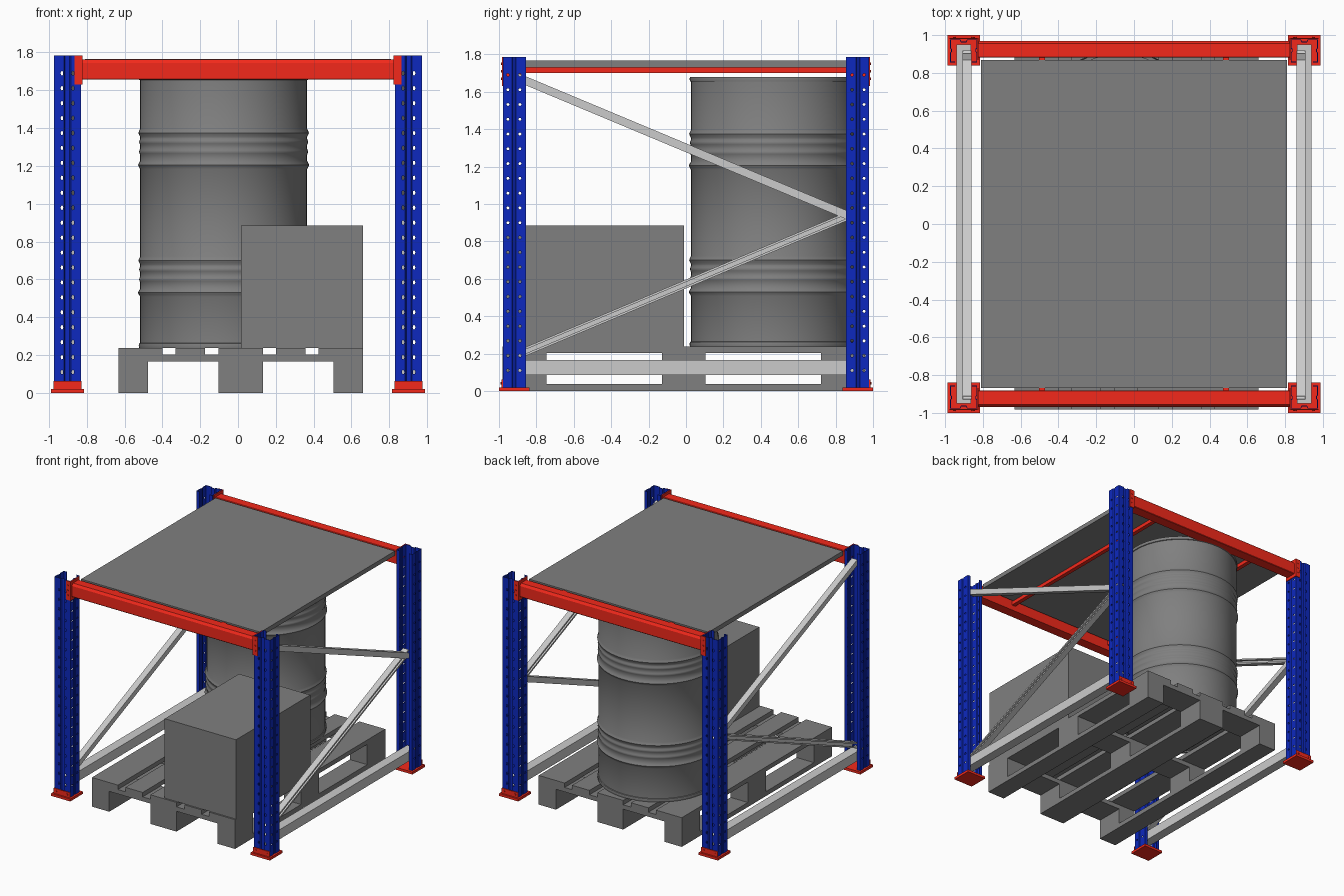
import bpy, bmesh, math
from mathutils import Vector, Matrix

if "Cube" in bpy.data.objects:
    bpy.data.objects.remove(bpy.data.objects["Cube"])


def material(name, rgb):
    m = bpy.data.materials.new(name)
    m.diffuse_color = (*rgb, 1)
    m.use_nodes = True
    m.node_tree.nodes["Principled BSDF"].inputs["Base Color"].default_value = m.diffuse_color
    return m


BLUE = material("blue_paint", (0.004, 0.022, 0.52))
RED = material("red_paint", (0.9, 0.022, 0.011))
ZINC = material("zinc", (0.6, 0.6, 0.6))
GREY = material("dark_grey", (0.215, 0.215, 0.215))


def add(name, bm, mat=GREY):
    bmesh.ops.recalc_face_normals(bm, faces=bm.faces[:])
    me = bpy.data.meshes.new(name)
    bm.to_mesh(me)
    bm.free()
    me.materials.append(mat)
    ob = bpy.data.objects.new(name, me)
    bpy.context.collection.objects.link(ob)
    return ob


def cube(bm, x0, x1, y0, y1, z0, z1):
    m = (Matrix.Translation(((x0 + x1) / 2, (y0 + y1) / 2, (z0 + z1) / 2))
         @ Matrix.Diagonal((abs(x1 - x0), abs(y1 - y0), abs(z1 - z0), 1)))
    bmesh.ops.create_cube(bm, size=1, matrix=m)


def boxes(name, specs, mat=GREY):
    bm = bmesh.new()
    for s in specs:
        cube(bm, *s)
    return add(name, bm, mat)


def prism(bm, outline, length, matrix=Matrix()):
    """Extrude a closed 2D outline along local z."""
    a = [bm.verts.new(matrix @ Vector((x, y, 0))) for x, y in outline]
    b = [bm.verts.new(matrix @ Vector((x, y, length))) for x, y in outline]
    bm.faces.new(a)
    bm.faces.new(b[::-1])
    for i in range(len(a)):
        j = (i + 1) % len(a)
        bm.faces.new((a[i], a[j], b[j], b[i]))


def sheet(path, t):
    """Closed outline of a folded sheet: the path plus its offset to the right."""
    p = [Vector(q) for q in path]
    nrm = []
    for a, b in zip(p, p[1:]):
        d = (b - a).normalized()
        nrm.append(Vector((d.y, -d.x)))
    nrm = [nrm[0]] + nrm + [nrm[-1]]
    off = []
    for q, n0, n1 in zip(p, nrm, nrm[1:]):
        off.append(q + (n0 + n1) * t / (1 + n0.dot(n1)))
    return [tuple(q) for q in p + off[::-1]]


def cylinder(bm, centre, axis, r, depth, stretch=1.0, seg=8):
    rot = Vector((0, 0, 1)).rotation_difference(Vector(axis)).to_matrix().to_4x4()
    m = Matrix.Translation(centre) @ Matrix.Diagonal((1, 1, stretch, 1)) @ rot
    bmesh.ops.create_cone(bm, cap_ends=True, segments=seg, radius1=r, radius2=r,
                          depth=depth, matrix=m)


# Perforated uprights: folded section, web facing outwards in y
half = [(0.045, 0.122), (0.072, 0.122), (0.072, 0.07), (0.066, 0.064), (0.066, 0.054),
        (0.072, 0.048), (0.072, 0), (0.018, 0), (0.012, 0.012)]
bm = bmesh.new()
prism(bm, sheet(half + [(-x, y) for x, y in half[::-1]], 0.004), 1.775)
blank = add("upright_blank", bm, BLUE)
bm = bmesh.new()
for i in range(21):
    z = 0.10 + i * 0.079
    for s in (-1, 1):
        cylinder(bm, (s * 0.029, 0.0, z), (0, 1, 0), 0.007, 0.03, 1.7)
    for y in (0.026, 0.09):
        cylinder(bm, (0, y, z), (1, 0, 0), 0.008, 0.2)
cutter = add("hole_cutter", bm, BLUE)
cutter.hide_render = True
mod = blank.modifiers.new("holes", 'BOOLEAN')
mod.operation = 'DIFFERENCE'
mod.solver = 'EXACT'
mod.object = cutter
post_mesh = bpy.data.meshes.new_from_object(
    blank.evaluated_get(bpy.context.evaluated_depsgraph_get()))
bpy.data.objects.remove(blank)
bpy.data.objects.remove(cutter)

for sx, xn in ((-1, "left"), (1, "right")):
    for sy, yn in ((-1, "front"), (1, "back")):
        tag = f"{yn}_{xn}"
        post = bpy.data.objects.new(f"upright_{tag}", post_mesh)
        bpy.context.collection.objects.link(post)
        post.location = (sx * 0.902, sy * 0.978, 0.01)
        post.rotation_euler.z = math.pi if sy > 0 else 0

        # Foot plate with upstand and anchor bolts
        bm = bmesh.new()
        cube(bm, sx * 0.815, sx * 0.988, sy * 0.838, sy * 1.0, 0, 0.02)
        cube(bm, sx * 0.828, sx * 0.976, sy * 0.979, sy * 0.986, 0.02, 0.062)
        for dx in (-0.05, 0.05):
            cylinder(bm, (sx * 0.902 + dx, sy * 0.987, 0.042), (0, 1, 0), 0.007, 0.008)
        add(f"foot_{tag}", bm, RED)

        # Angled beam connector hooked on the upright
        bm = bmesh.new()
        cube(bm, sx * 0.822, sx * 0.865, sy * 0.979, sy * 0.985, 1.63, 1.785)
        cube(bm, sx * 0.822, sx * 0.829, sy * 0.868, sy * 0.985, 1.63, 1.785)
        for z in (1.67, 1.71, 1.75):
            cylinder(bm, (sx * 0.847, sy * 0.986, z), (0, 1, 0), 0.006, 0.006)
        add(f"connector_{tag}", bm, RED)

    # Frame bracing: bottom rail and two diagonal channels
    boxes(f"bottom_rail_{xn}", [(sx * 0.863, sx * 0.94, -0.95, 0.95, 0.087, 0.165)], ZINC)
    chan = [(0.021, 0.01), (0.021, 0.018), (-0.021, 0.018), (-0.021, -0.018),
            (0.021, -0.018), (0.021, -0.01)]
    for part, z0, flip in (("lower", 0.185, 1), ("upper", 1.685, -1)):
        a = Vector((sx * 0.884, -0.92, z0))
        b = Vector((sx * 0.884, 0.91, 0.955 if z0 < 1 else 0.92))
        d = (b - a).normalized()
        ax = Vector((sx * flip, 0, 0))
        n = d.cross(ax)
        m = Matrix((ax, n, d)).transposed().to_4x4()
        m.translation = a
        bm = bmesh.new()
        prism(bm, sheet(chan[::-1], -0.004), (b - a).length, m)
        add(f"{part}_brace_{xn}", bm, ZINC)

# Load beams: chamfered box section running along x
section = [(0.882, 1.656), (0.965, 1.656), (0.968, 1.66), (0.968, 1.745),
           (0.955, 1.764), (0.885, 1.764), (0.882, 1.76)]
along_x = Matrix(((0, 0, 1, -0.824), (1, 0, 0, 0), (0, 1, 0, 0), (0, 0, 0, 1)))
for sy, yn in ((-1, "front"), (1, "back")):
    bm = bmesh.new()
    prism(bm, [(sy * y, z) for y, z in section], 1.648, along_x)
    add(f"beam_{yn}", bm, RED)

# Shelf support bars with end tabs, and the shelf panel
for x, n in ((-0.487, "left"), (0.487, "right")):
    boxes(f"support_bar_{n}", [(x - 0.017, x + 0.017, -0.89, 0.89, 1.70, 1.73),
                               (x - 0.017, x + 0.017, -0.885, -0.869, 1.73, 1.76),
                               (x - 0.017, x + 0.017, 0.869, 0.885, 1.73, 1.76)], RED)
boxes("shelf_panel", [(-0.81, 0.81, -0.867, 0.867, 1.73, 1.766)])

# Pallet: bottom runners, blocks, stringers and deck boards
PX0, PX1, PY0, PY1 = -0.632, 0.660, -0.981, 0.957
PC, W, N = (PX0 + PX1) / 2, 0.234, 0.156
cols = [(PX0, PX0 + N), (PC - W / 2, PC + W / 2), (PX1 - N, PX1)]
yc = (PY0 + PY1) / 2
rows = [(PY0, PY0 + W), (yc - W / 2, yc + W / 2), (PY1 - W, PY1)]
boxes("pallet_runners", [(*c, PY0, PY1, 0, 0.037) for c in cols])
boxes("pallet_blocks", [(*c, *r, 0.037, 0.166) for c in cols for r in rows])
boxes("pallet_stringers", [(PX0, PX1, *r, 0.166, 0.202) for r in rows])
deck = [(PX0, PX0 + W), (-0.33, -0.174), (PC - W / 2, PC + W / 2),
        (0.202, 0.358), (PX1 - W, PX1)]
boxes("pallet_deck_boards", [(*c, PY0, PY1, 0.202, 0.238) for c in deck])

# Carton on the pallet
boxes("carton", [(0.016, 0.660, -0.968, -0.01, 0.238, 0.886)])

# Steel drum: lathed profile with rims and rolled ribs
R = 0.441
prof = [(0, 0.25), (R - 0.012, 0.25), (R - 0.012, 0.238), (R + 0.006, 0.238),
        (R + 0.008, 0.25), (R + 0.006, 0.262), (R, 0.264)]
for base in (0.53, 1.205):
    for dz, h, w in ((0, 0.012, 0.022), (0.07, 0.006, 0.018),
                     (0.122, 0.006, 0.018), (0.17, 0.010, 0.022)):
        z = base + dz
        prof += [(R, z - w), (R + h * 0.6, z - w * 0.45), (R + h, z),
                 (R + h * 0.6, z + w * 0.45), (R, z + w)]
prof += [(R, 1.654), (R + 0.006, 1.656), (R + 0.008, 1.668), (R + 0.006, 1.68),
         (R - 0.012, 1.68), (R - 0.012, 1.66), (0, 1.66)]
bm = bmesh.new()
vs = [bm.verts.new((r, 0, z)) for r, z in prof]
es = [bm.edges.new(p) for p in zip(vs, vs[1:])]
bmesh.ops.spin(bm, geom=vs + es, cent=(0, 0, 0), axis=(0, 0, 1),
               angle=math.tau, steps=64, use_merge=True)
bmesh.ops.remove_doubles(bm, verts=bm.verts[:], dist=1e-5)
drum = add("drum", bm)
drum.location = (-0.076, 0.468, 0)
bpy.context.view_layer.objects.active = drum
drum.select_set(True)
bpy.ops.object.shade_smooth_by_angle(angle=math.radians(40))
